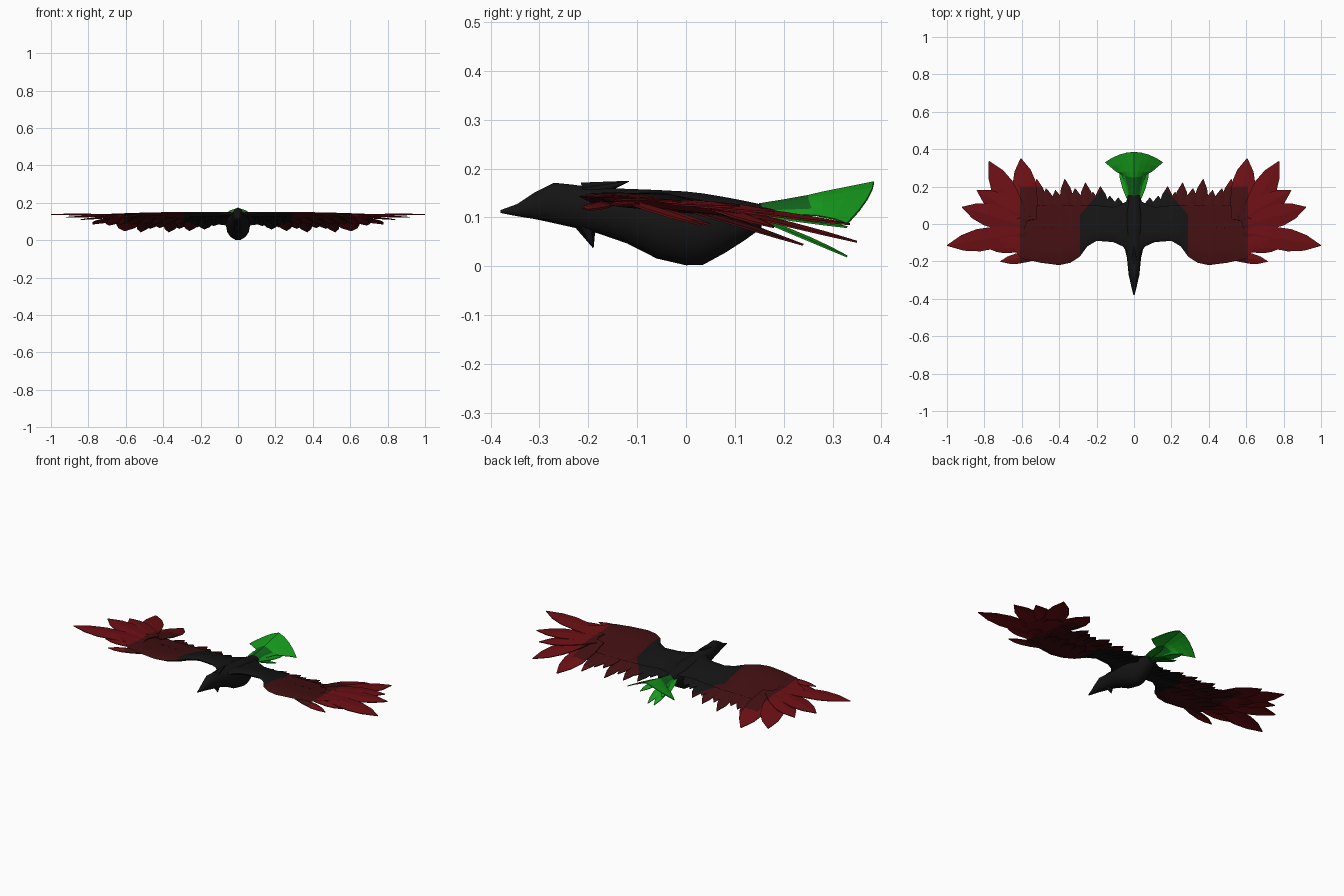
import bpy, bmesh, math
from mathutils import Vector

cube = bpy.data.objects.get("Cube")
if cube:
    bpy.data.objects.remove(cube)


def material(name, rgb):
    m = bpy.data.materials.new(name)
    m.use_nodes = True
    m.diffuse_color = (*rgb, 1)
    m.node_tree.nodes["Principled BSDF"].inputs["Base Color"].default_value = (*rgb, 1)
    return m


BLACK = material("black", (.007, .007, .007))
MAROON = material("dark_red", (.055, .005, .006))
RED = material("red", (.15, .005, .007))
GREEN = material("green", (.008, .33, .012))
DEEP = material("deep_green", (.006, .13, .012))


def finish(bm, name, mats, rule=None, smooth=False, mirror=False, thick=0):
    bmesh.ops.recalc_face_normals(bm, faces=bm.faces)
    if rule:
        for f in bm.faces:
            f.material_index = rule(f.calc_center_median(), f.normal)
    me = bpy.data.meshes.new(name)
    bm.to_mesh(me)
    bm.free()
    ob = bpy.data.objects.new(name, me)
    bpy.context.collection.objects.link(ob)
    for m in mats:
        me.materials.append(m)
    if thick:
        mod = ob.modifiers.new("thickness", 'SOLIDIFY')
        mod.thickness, mod.offset = thick, 0
    if mirror:
        ob.modifiers.new("mirror", 'MIRROR')
    if smooth:
        bpy.ops.object.select_all(action='DESELECT')
        ob.select_set(True)
        bpy.context.view_layer.objects.active = ob
        bpy.ops.object.shade_smooth_by_angle(angle=math.radians(40))
    return ob


def loft(bm, rings, closed=True, caps=True):
    rows = [[bm.verts.new(p) for p in r] for r in rings]
    n = len(rows[0])
    for a, b in zip(rows, rows[1:]):
        for i in range(n if closed else n - 1):
            j = (i + 1) % n
            bm.faces.new((a[i], a[j], b[j], b[i]))
    if caps:
        bm.faces.new(rows[0])
        bm.faces.new(rows[-1])


def blade(bm, root, tip, width, ridge=.006):
    """Pointed feather with a raised centre line."""
    root, tip = Vector(root), Vector(tip)
    side = (tip - root).cross(Vector((0, 0, 1))).normalized() * width / 2
    up = Vector((0, 0, ridge))
    rings = []
    for t, w in ((0, .6), (.3, .95), (.6, 1), (.8, .7), (1, .03)):
        c = root.lerp(tip, t)
        rings.append([c - side * w, c + up * w, c + side * w])
    loft(bm, rings, closed=False, caps=False)


# Body, head and beak: y, half width, bottom, top
body = [(-.38, .003, .109, .115), (-.345, .012, .102, .128), (-.31, .02, .096, .152),
        (-.27, .029, .087, .172), (-.23, .033, .078, .168), (-.18, .038, .066, .161),
        (-.12, .052, .045, .16), (-.06, .062, .014, .158), (0, .064, 0, .155),
        (.035, .06, .001, .151), (.08, .05, .026, .143), (.12, .04, .052, .135),
        (.155, .034, .078, .127)]
bm = bmesh.new()
loft(bm, [[(w * math.cos(a), y, (lo + hi) / 2 + (hi - lo) / 2 * math.sin(a))
           for a in (math.tau * i / 14 for i in range(14))] for y, w, lo, hi in body])
finish(bm, "body", [BLACK], smooth=True)

# Nape and throat tufts
for name, root, tip in (("nape_tuft", (0, -.21, .15), (0, -.117, .174)),
                        ("throat_tuft", (0, -.205, .085), (0, -.19, .038))):
    root, tip = Vector(root), Vector(tip)
    bm = bmesh.new()
    bmesh.ops.create_cone(bm, segments=6, radius1=.022, radius2=.001, depth=(tip - root).length,
                          cap_ends=True)
    turn = (tip - root).to_track_quat('Z', 'Y').to_matrix()
    for v in bm.verts:
        v.co = turn @ v.co + (root + tip) / 2
    finish(bm, name, [BLACK])

# Tail fan: y at centre, half width, sweep of the corners, centre z, corner drop
tail = [(.15, .036, 0, .127, .025), (.2, .042, 0, .135, .03), (.25, .065, -.015, .144, .04),
        (.28, .095, .0, .151, .05), (.33, .125, .025, .161, .065), (.385, .155, .055, .172, .085)]
bm = bmesh.new()
loft(bm, [[(w * u, y - sweep * u * u, z - drop * abs(u) ** 1.3)
           for u in (i / 4 for i in range(-4, 5))] for y, w, sweep, z, drop in tail],
     closed=False, caps=False)
finish(bm, "tail_fan", [GREEN, DEEP],
       lambda c, n: int(c.y < .265 and abs(n.z) > .75), thick=.004)

# Under-tail feathers
bm = bmesh.new()
blade(bm, (.012, .14, .1), (.02, .33, .02), .045)
blade(bm, (.025, .14, .105), (.07, .33, .08), .05)
finish(bm, "under_tail_feathers", [GREEN], mirror=True, thick=.004)


def wing_colour(c, n):
    if c.x > .61 or (c.x > .49 and c.y > .2):
        return 2
    return int(c.x + .9 * max(0, c.y - .05) > .29)


def split_bands(bm):
    for co, no in (((.29, 0, 0), (1, 0, 0)), ((.61, 0, 0), (1, 0, 0)),
                   ((.29, .05, 0), (1, .9, 0)), ((0, .2, 0), (0, 1, 0))):
        bmesh.ops.bisect_plane(bm, geom=bm.verts[:] + bm.edges[:] + bm.faces[:],
                               plane_co=co, plane_no=no)


# Wing arm: x, leading y, trailing y, leading z, trailing z, thickness
arm = [(.02, -.17, .13, .135, .12, .03), (.06, -.12, .11, .14, .115, .03),
       (.11, -.097, .09, .142, .11, .03), (.2, -.09, .1, .142, .105, .028),
       (.25, -.12, .1, .142, .105, .028), (.29, -.175, .1, .143, .1, .028),
       (.34, -.207, .1, .143, .1, .027), (.4, -.22, .1, .143, .1, .025),
       (.5, -.207, .1, .143, .1, .02), (.6, -.185, .11, .142, .1, .014),
       (.65, -.13, .12, .141, .105, .01), (.72, -.09, .1, .14, .11, .006)]
bm = bmesh.new()
rings = []
for x, y0, y1, z0, z1, t in arm:
    top = [(x, y0 + (y1 - y0) * u, z0 + (z1 - z0) * u + t * h)
           for u, h in ((0, 0), (.08, .4), (.3, .6), (.65, .4), (1, .05))]
    low = [(x, y0 + (y1 - y0) * u, z0 + (z1 - z0) * u - t * h)
           for u, h in ((.65, .2), (.3, .4), (.08, .4))]
    rings.append(top + low)
loft(bm, rings)
split_bands(bm)
finish(bm, "wing_arms", [BLACK, MAROON, RED], wing_colour, smooth=True, mirror=True)

# Primary feathers: root x, root y, tip, width
bm = bmesh.new()
for rx, ry, tip, w in ((.58, -.045, (1, -.115, .137), .12), (.58, -.01, (.92, .09, .122), .12),
                       (.57, .02, (.84, .18, .11), .11), (.6, .0, (.775, .335, .086), .125),
                       (.56, .02, (.605, .35, .05), .125), (.5, -.165, (.715, -.2, .115), .055),
                       (.56, -.12, (.78, -.13, .125), .06), (.62, .03, (.69, .18, .08), .1)):
    blade(bm, (rx, ry, .13), tip, w)
split_bands(bm)
finish(bm, "primary_feathers", [BLACK, MAROON, RED], wing_colour, mirror=True, thick=.004)

# Secondary feathers along the trailing edge: tip x, tip y
bm = bmesh.new()
for x, y in ((.52, .24), (.47, .19), (.42, .18), (.37, .24), (.315, .19), (.26, .22),
             (.22, .17), (.18, .2), (.13, .15), (.085, .14)):
    blade(bm, (x * .93, -.02, .122), (x, y, .135 - .38 * y), .075)
# Short covert feathers beneath the wing
for i in range(7):
    x = .3 + .06 * i
    blade(bm, (x - .03, -.12, .132), (x + .03, .03 + .02 * (i % 2), .085), .07)
split_bands(bm)
finish(bm, "secondary_feathers", [BLACK, MAROON, RED], wing_colour, mirror=True, thick=.004)
